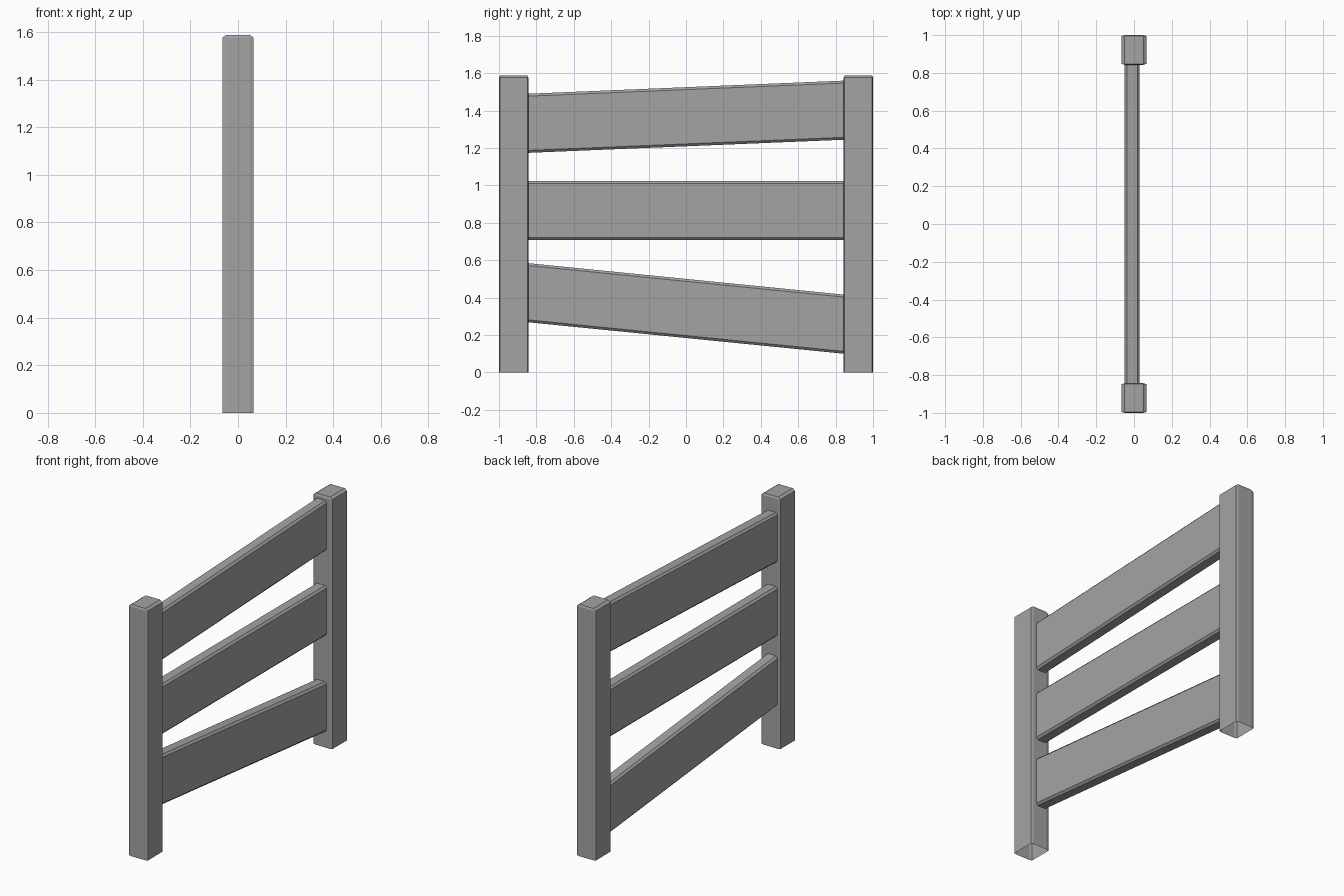
import bpy
import bmesh

# Remove only the default object
cube = bpy.data.objects.get("Cube")
if cube:
    bpy.data.objects.remove(cube, do_unlink=True)

grey = bpy.data.materials.new("weathered_grey")
grey.use_nodes = True
colour = (0.37, 0.37, 0.37, 1)
grey.diffuse_color = colour
grey.node_tree.nodes["Principled BSDF"].inputs["Base Color"].default_value = colour

INNER = 0.843   # inner face of each post


def octagon(hu, hv, cu, cv):
    """Chamfered rectangle, counter-clockwise, two points per corner."""
    return [(hu, cv - hv), (hu, hv - cv), (hu - cu, hv), (cu - hu, hv),
            (-hu, hv - cv), (-hu, cv - hv), (cu - hu, -hv), (hu - cu, -hv)]


def loft(name, rings, cap_end=False):
    """Skin a stack of matching rings, optionally closing the last one."""
    bm = bmesh.new()
    loops = [[bm.verts.new(p) for p in ring] for ring in rings]
    for low, high in zip(loops, loops[1:]):
        for i in range(len(low)):
            j = (i + 1) % len(low)
            bm.faces.new((low[i], low[j], high[j], high[i]))
    if cap_end:
        bm.faces.new(loops[-1])
    bmesh.ops.remove_doubles(bm, verts=bm.verts, dist=0.0005)
    bmesh.ops.recalc_face_normals(bm, faces=bm.faces)
    mesh = bpy.data.meshes.new(name)
    bm.to_mesh(mesh)
    bm.free()
    mesh.materials.append(grey)
    obj = bpy.data.objects.new(name, mesh)
    bpy.context.collection.objects.link(obj)
    return obj


# Posts: chamfered shafts, open underneath
hx, hy, cx, cy = 0.066, (1 - INNER) / 2, 0.017, 0.005
shaft = octagon(hx, hy, cx, cy)
crown = octagon(hx - cx, hy - cy, 0, 0)
for name, side in (("front_post", -1), ("back_post", 1)):
    centre = side * (1 + INNER) / 2
    levels = ((shaft, 0), (shaft, 1.576), (crown, 1.588))
    loft(name, [[(x, y + centre, z) for x, y in ring] for ring, z in levels],
         cap_end=True)

# Rails: chamfered boards sheared between the posts (centre heights front, back)
board = octagon(0.04, 0.158, 0.012, 0.013)
for name, front, back in (("top_rail", 1.332, 1.402),
                          ("middle_rail", 0.865, 0.865),
                          ("bottom_rail", 0.426, 0.258)):
    ends = ((-INNER, front), (INNER, back))
    loft(name, [[(x - 0.01, y, z + height) for x, z in board]
                for y, height in ends])
